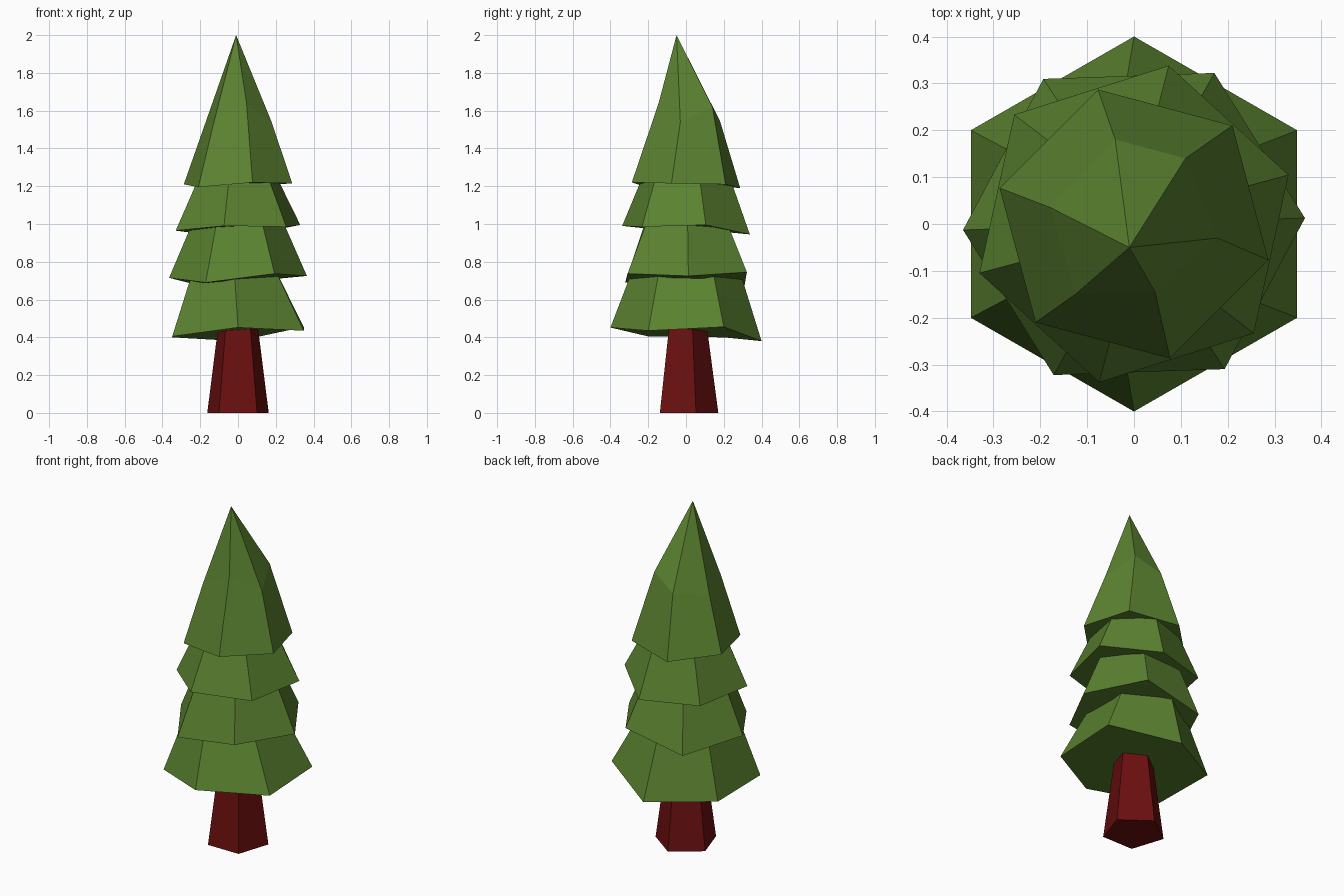
import bpy, bmesh, math

if "Cube" in bpy.data.objects:
    bpy.data.objects.remove(bpy.data.objects["Cube"])


def material(name, rgb):
    m = bpy.data.materials.new(name)
    m.diffuse_color = (*rgb, 1)
    m.use_nodes = True
    m.node_tree.nodes["Principled BSDF"].inputs["Base Color"].default_value = m.diffuse_color
    return m


GREEN = material("leaf green", (0.105, 0.225, 0.03))
BROWN = material("red brown bark", (0.145, 0.0048, 0.0048))


def ring(start, rx, ry, zs, cx=0.0):
    """One loop of points, evenly spread in angle, with a height for each point."""
    n = len(zs)
    angles = [math.radians(start + 360 * i / n) for i in range(n)]
    return [(cx + rx * math.cos(a), ry * math.sin(a), z) for a, z in zip(angles, zs)]


def loft(name, rings, mat, apex=None):
    """Skin the loops from bottom to top, closing with a cap or a point."""
    bm = bmesh.new()
    loops = [[bm.verts.new(p) for p in r] for r in rings]
    n = len(loops[0])
    bm.faces.new(loops[0][::-1])
    for lo, hi in zip(loops, loops[1:]):
        for i in range(n):
            j = (i + 1) % n
            bm.faces.new((lo[i], lo[j], hi[j], hi[i]))
    if apex:
        tip = bm.verts.new(apex)
        for i in range(n):
            bm.faces.new((loops[-1][i], loops[-1][(i + 1) % n], tip))
    else:
        bm.faces.new(loops[-1])
    bmesh.ops.recalc_face_normals(bm, faces=bm.faces[:])
    me = bpy.data.meshes.new(name)
    bm.to_mesh(me)
    bm.free()
    me.materials.append(mat)
    ob = bpy.data.objects.new(name, me)
    bpy.context.collection.objects.link(ob)
    return ob


# Five-sided tapering trunk
loft("trunk", [ring(90, 0.171, 0.171, [0] * 5), ring(90, 0.11, 0.11, [0.46] * 5)], BROWN)

# Three lower branch tiers: six-sided, twisted against each other, uneven hems
loft("lower_tier", [
    ring(30, 0.402, 0.40, [0.455, 0.38, 0.40, 0.405, 0.452, 0.435]),
    ring(30, 0.25, 0.282, [0.76] * 6, cx=-0.02)], GREEN)
loft("middle_tier", [
    ring(2, 0.365, 0.365, [0.725, 0.745, 0.672, 0.715, 0.69, 0.737]),
    ring(2, 0.24, 0.245, [1.01] * 6)], GREEN)
loft("upper_tier", [
    ring(17.6, 0.346, 0.346, [0.995, 0.945, 0.955, 0.965, 0.99, 0.985]),
    ring(17.6, 0.22, 0.24, [1.24] * 6)], GREEN)

# Pointed crown with a bent middle loop and an off-centre tip
loft("crown", [
    ring(45, 0.297, 0.297, [1.21, 1.19, 1.21, 1.195, 1.22, 1.215]),
    [(0.11, 0.14, 1.62), (-0.04, 0.18, 1.545), (-0.178, 0.035, 1.52),
     (-0.125, -0.15, 1.55), (0.045, -0.145, 1.64), (0.178, -0.03, 1.54)]],
    GREEN, apex=(-0.01, -0.05, 2.0))
